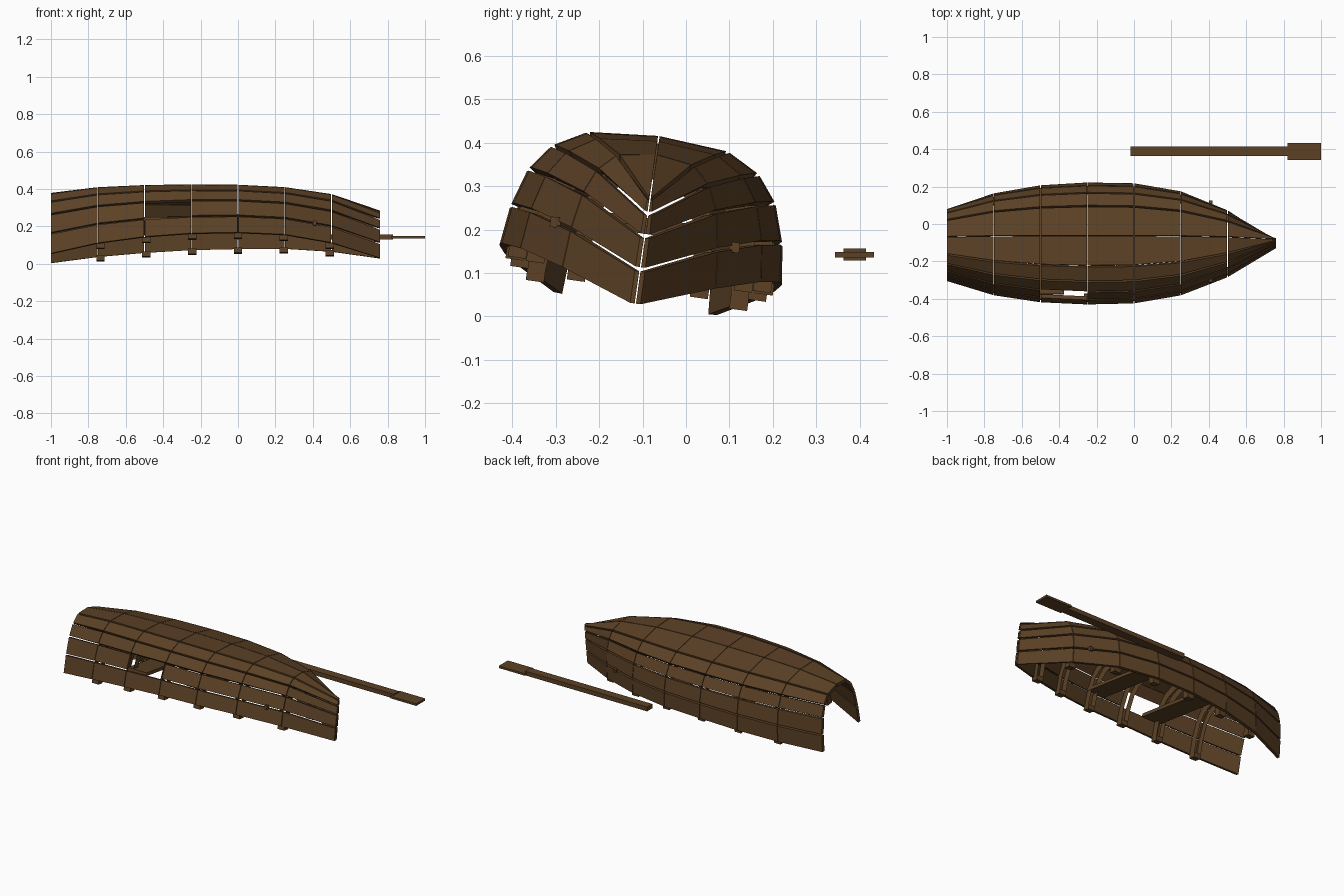
import bpy, bmesh, math
from mathutils import Vector

if "Cube" in bpy.data.objects:
    bpy.data.objects.remove(bpy.data.objects["Cube"], do_unlink=True)

wood = bpy.data.materials.new("weathered brown wood")
wood.use_nodes = True
COLOUR = (0.107, 0.053, 0.019, 1)
wood.diffuse_color = COLOUR
wood.node_tree.nodes["Principled BSDF"].inputs["Base Color"].default_value = COLOUR

ROLL = math.radians(8)
THICK = 0.02
# hull stations: x, gunwale height, half width, depth from gunwale to keel
STATIONS = [(-1, .03, .19, .353), (-.75, .075, .273, .335), (-.5, .103, .315, .315),
            (-.25, .12, .329, .3), (0, .125, .324, .293), (.25, .12, .28, .288),
            (.5, .09, .178, .287), (.76, .03, .012, .258)]
# strake corners from keel to gunwale, as fractions of half width and depth
SECTION = [(0, 1), (.495, .955), (.73, .815), (.875, .61), (.962, .31), (1, 0)]


def place(x, u, h):
    """Put a point of the upright hull into the rolled boat."""
    return Vector((x, -.121 + u * math.cos(ROLL) + h * math.sin(ROLL),
                   h * math.cos(ROLL) - u * math.sin(ROLL)))


def station(x):
    for a, b in zip(STATIONS, STATIONS[1:]):
        if a[0] <= x <= b[0]:
            t = (x - a[0]) / (b[0] - a[0])
            return [p + (q - p) * t for p, q in zip(a, b)]


def add_prism(bm, front, back):
    """Join two matching loops of points into a closed solid."""
    f = [bm.verts.new(p) for p in front]
    b = [bm.verts.new(p) for p in back]
    n = len(f)
    bm.faces.new(f)
    bm.faces.new(b[::-1])
    for i in range(n):
        bm.faces.new((f[i], b[i], b[(i + 1) % n], f[(i + 1) % n]))


def finish(bm, name):
    bmesh.ops.recalc_face_normals(bm, faces=bm.faces)
    mesh = bpy.data.meshes.new(name)
    bm.to_mesh(mesh)
    bm.free()
    mesh.materials.append(wood)
    obj = bpy.data.objects.new(name, mesh)
    bpy.context.collection.objects.link(obj)
    return obj


def plank_end(x, strake, side):
    """Four corners of a strake's cross-section, with a gap to its neighbours."""
    _, base, half, depth = station(x)
    a = Vector((SECTION[strake][0] * half, SECTION[strake][1] * depth))
    b = Vector((SECTION[strake + 1][0] * half, SECTION[strake + 1][1] * depth))
    d = b - a
    gap = min(.005, d.length * .2) * d.normalized()
    inward = Vector((d.y, -d.x)).normalized() * THICK
    a, b = a + gap * (.4 if strake == 0 else 1), b - gap * (strake < 4)
    corners = [a, b, b + inward, a + inward]
    return [place(x, side * max(p.x, .0015), p.y + base) for p in corners]


# Planking, one solid per strake and bay, with one plank missing
for side, label in ((-1, "right"), (1, "left")):
    for strake in range(5):
        bm = bmesh.new()
        for bay in range(len(STATIONS) - 1):
            if (side, strake, bay) == (-1, 3, 2):
                continue
            x0, x1 = STATIONS[bay][0], STATIONS[bay + 1][0]
            add_prism(bm, plank_end(x0 + .0015 * (bay > 0), strake, side),
                      plank_end(x1 - .0015 * (bay < 6), strake, side))
        finish(bm, f"{label}_strake_{strake + 1}")


# Ribs following the inside of the hull and poking past the gunwale
def rib_line(x, inset):
    _, base, half, depth = station(x)
    right = [(u * (half - inset), h * (depth - inset)) for u, h in SECTION]
    right.append((half - inset, -.028))
    line = [(-u, h) for u, h in right[:0:-1]] + right
    return [(u, h + base) for u, h in line]


for i in range(6):
    x = -.735 + .245 * i
    outer, inner = rib_line(x, THICK * .9), rib_line(x, .06)
    bm = bmesh.new()
    for k in range(len(outer) - 1):
        loop = (outer[k], outer[k + 1], inner[k + 1], inner[k])
        add_prism(bm, *[[place(x + s, u, h) for u, h in loop] for s in (-.0225, .0225)])
    bmesh.ops.remove_doubles(bm, verts=bm.verts, dist=.0001)
    # drop the shared walls between neighbouring pieces
    walls = [f for f in bm.faces if all(len(e.link_faces) > 2 for e in f.edges
                                        if abs(e.verts[0].co.x - e.verts[1].co.x) > .01)
             and abs(f.normal.x) < .5
             and sum(len(e.link_faces) > 2 for e in f.edges) >= 2]
    bmesh.ops.delete(bm, geom=walls, context='FACES_ONLY')
    finish(bm, f"rib_{i + 1}")

# Benches across the hull
for name, x, width in (("middle_bench", -.035, .12), ("stern_bench", -.44, .13)):
    _, base, half, depth = station(x)
    u, h = half * .96 - THICK, base + .085
    loop = ((-u, h), (u, h), (u, h + .02), (-u, h + .02))
    bm = bmesh.new()
    add_prism(bm, *[[place(x + s * width / 2, *p) for p in loop] for s in (-1, 1)])
    finish(bm, name)

# Small oar pegs on both sides near the bow
for side, label in ((-1, "right"), (1, "left")):
    _, base, half, depth = station(.41)
    u, h = side * half * .97, base + depth * .31
    loop = [(u - .012, h - .012), (u + .012, h - .012), (u + .012, h + .012), (u - .012, h + .012)]
    bm = bmesh.new()
    add_prism(bm, *[[place(.41 + s, *p) for p in loop] for s in (-.009, .009)])
    finish(bm, f"{label}_oar_peg")


# Oar lying beside the boat
def box(name, lo, hi):
    bm = bmesh.new()
    loops = [[Vector((x, y, z)) for y, z in ((lo[1], lo[2]), (hi[1], lo[2]), (hi[1], hi[2]),
                                            (lo[1], hi[2]))] for x in (lo[0], hi[0])]
    add_prism(bm, *loops)
    finish(bm, name)


box("oar_shaft", (-.02, .363, .129), (.83, .415, .156))
box("oar_blade", (.82, .343, .136), (1, .433, .149))
